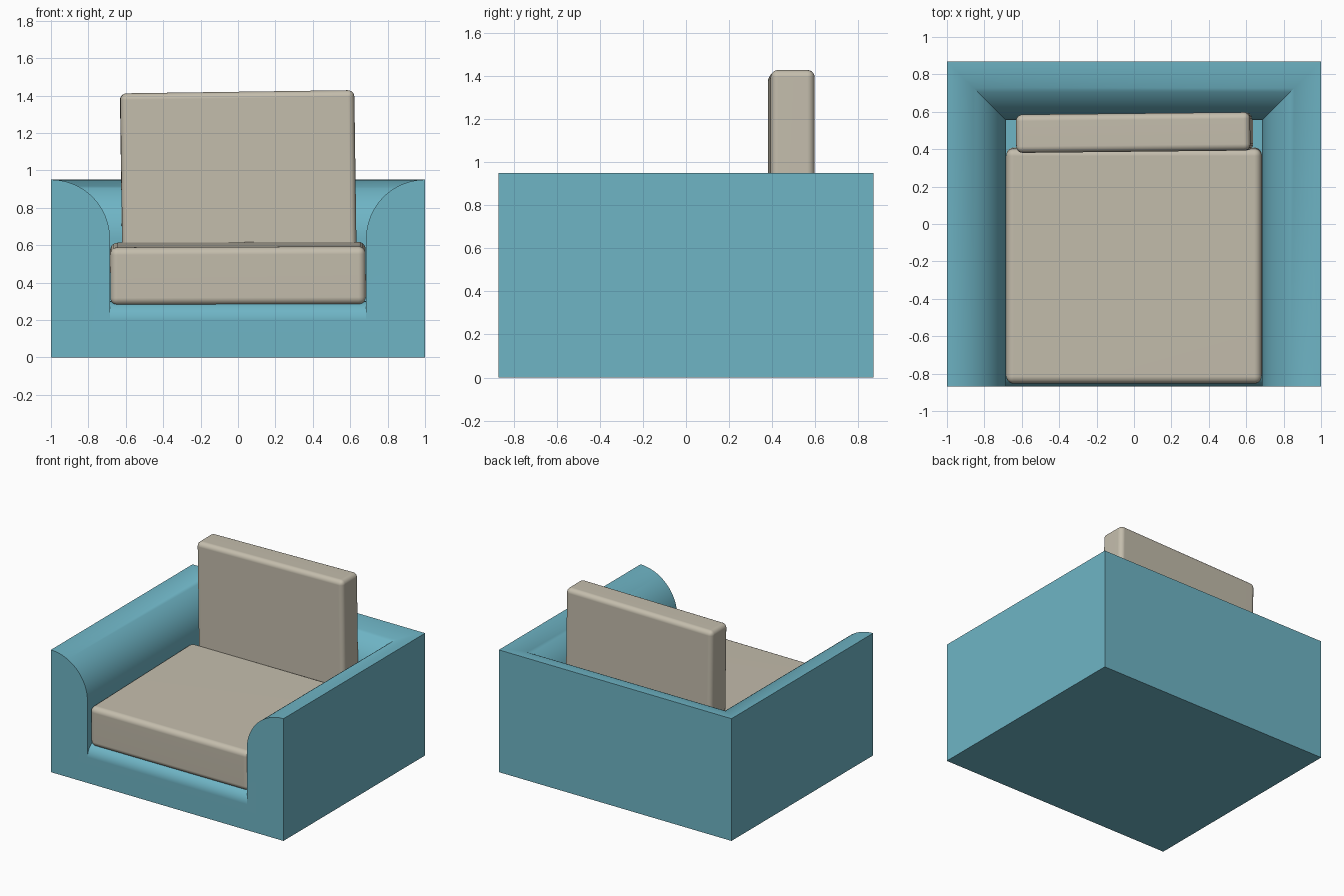
import bpy, bmesh, math
from mathutils import Euler

if "Cube" in bpy.data.objects:
    bpy.data.objects.remove(bpy.data.objects["Cube"])


def material(name, rgb):
    m = bpy.data.materials.new(name)
    m.diffuse_color = (*rgb, 1)
    m.use_nodes = True
    m.node_tree.nodes["Principled BSDF"].inputs["Base Color"].default_value = m.diffuse_color
    return m


teal = material("teal upholstery", (0.158, 0.46, 0.56))
cream = material("cream cushion", (0.552, 0.51, 0.415))


def finish(bm, name, mat):
    bmesh.ops.remove_doubles(bm, verts=bm.verts, dist=1e-4)
    bmesh.ops.recalc_face_normals(bm, faces=bm.faces)
    mesh = bpy.data.meshes.new(name)
    bm.to_mesh(mesh)
    bm.free()
    mesh.materials.append(mat)
    ob = bpy.data.objects.new(name, mesh)
    bpy.context.collection.objects.link(ob)
    bpy.ops.object.select_all(action='DESELECT')
    ob.select_set(True)
    bpy.context.view_layer.objects.active = ob
    bpy.ops.object.shade_smooth_by_angle(angle=math.radians(35))
    wn = ob.modifiers.new("even shading", 'WEIGHTED_NORMAL')
    wn.keep_sharp = True
    return ob


# Armchair frame: rolled arms and back around a deck with a rounded front lip
W, D, H = 1.0, 0.87, 0.95
R = 0.315                     # arm thickness and roll radius
LIP, DECK = 0.10, 0.30
inner_x, inner_y = W - R, D - R


def ring(inset, z):
    x, y = W - inset, D - inset
    return [(-x, -D, z), (-x, y, z), (x, y, z), (x, -D, z)]


def build_frame():
    bm = bmesh.new()

    def face(pts):
        bm.faces.new([bm.verts.new(p) for p in pts])

    # rings run from the floor up the outside, then over the roll
    rings = [ring(0, 0), ring(0, H)]
    n = 20
    for i in range(1, n + 1):
        a = math.pi / 2 * i / n
        rings.append(ring(R * math.sin(a), H - R + R * math.cos(a)))
    for lo, hi in zip(rings, rings[1:]):
        for k in range(3):
            face([lo[k], lo[k + 1], hi[k + 1], hi[k]])

    # front lip curve as (y, z), from the front panel back to the deck
    m = 8
    lip = [(-D + LIP * (1 - math.cos(math.pi / 2 * i / m)),
            DECK - LIP + LIP * math.sin(math.pi / 2 * i / m)) for i in range(m + 1)]
    run = lip + [(inner_y, DECK)]
    for (y0, z0), (y1, z1) in zip(run, run[1:]):
        face([(-inner_x, y0, z0), (inner_x, y0, z0), (inner_x, y1, z1), (-inner_x, y1, z1)])

    # inner arm walls and inner back wall
    last = rings[-1]
    for s, front, back in ((-1, last[0], last[1]), (1, last[3], last[2])):
        face([front] + [(s * inner_x, y, z) for y, z in run] + [back])
    face([(-inner_x, inner_y, DECK), (inner_x, inner_y, DECK), last[2], last[1]])

    # front panel and underside
    left = [r[0] for r in rings]
    right = [r[3] for r in rings]
    face(right + [(inner_x, -D, DECK - LIP), (-inner_x, -D, DECK - LIP)] + left[::-1])
    face(rings[0])
    return finish(bm, "chair_frame", teal)


# Loose cushions: softly rounded boxes, slightly askew
def cushion(name, size, loc, rot_deg, radius):
    bm = bmesh.new()
    bmesh.ops.create_cube(bm, size=1)
    bmesh.ops.scale(bm, vec=size, verts=bm.verts)
    bmesh.ops.bevel(bm, geom=bm.edges[:], offset=radius, segments=5,
                    profile=0.5, affect='EDGES')
    ob = finish(bm, name, cream)
    ob.location = loc
    ob.rotation_euler = Euler([math.radians(a) for a in rot_deg])
    return ob


build_frame()
cushion("seat_cushion", (1.366, 1.258, 0.31), (0, -0.222, 0.448), (1.2, -0.2, 0), 0.04)
cushion("back_cushion", (1.252, 0.205, 1.12), (0.003, 0.489, 0.86), (0, -0.8, 0.6), 0.035)
